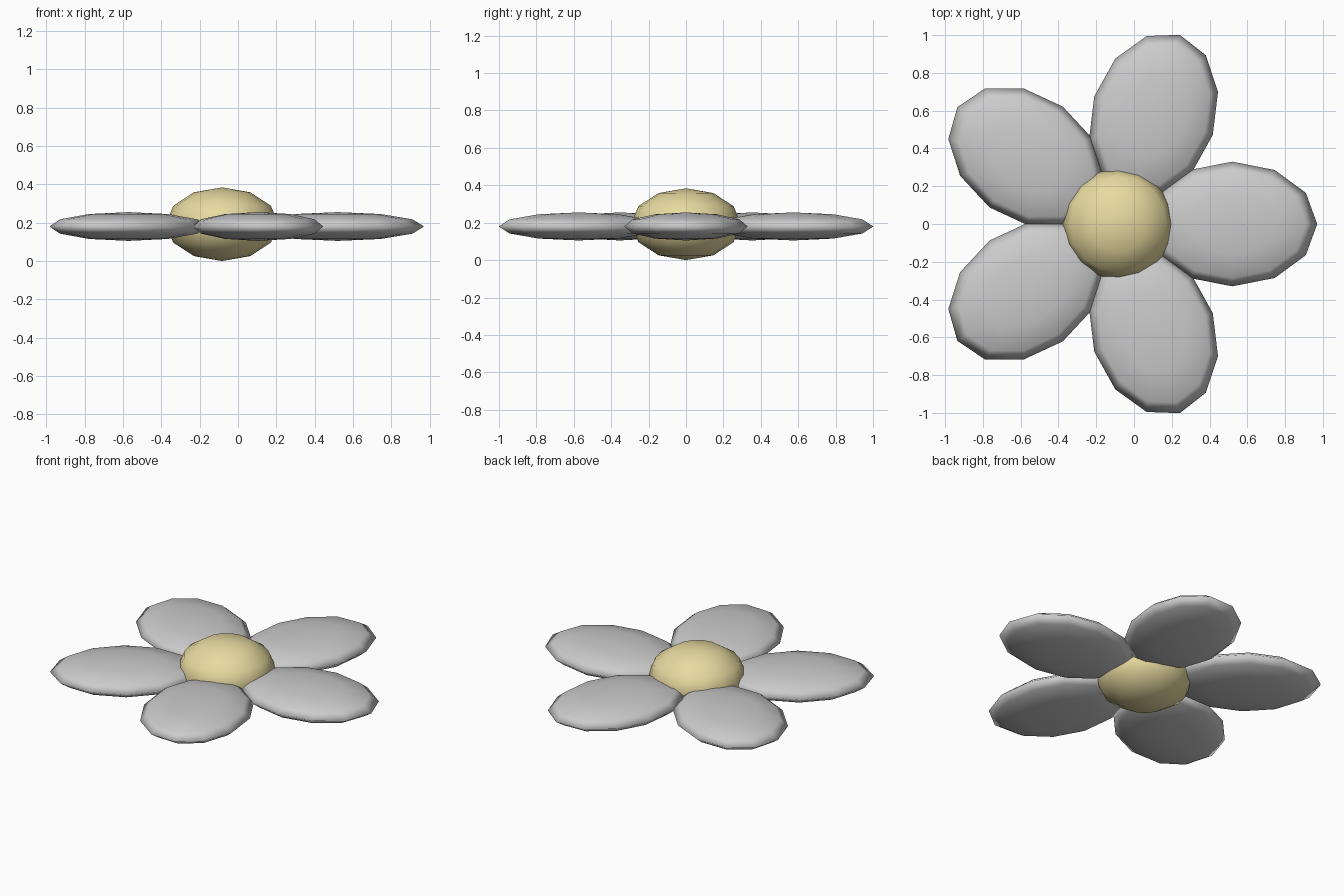
import bpy
from math import cos, sin, radians

if "Cube" in bpy.data.objects:
    bpy.data.objects.remove(bpy.data.objects["Cube"])

CX = -0.083          # flower axis, shifted so the bounds are centred
PETALS = 5


def ellipsoid(name, segments, rings, loc, scale, angle=0.0):
    bpy.ops.mesh.primitive_uv_sphere_add(
        segments=segments, ring_count=rings, radius=1,
        location=loc, rotation=(0, 0, angle))
    ob = bpy.context.object
    ob.name = name
    ob.scale = scale
    bpy.ops.object.transform_apply(location=False, rotation=False, scale=True)
    bpy.ops.object.shade_smooth()
    return ob


# yellow flower centre
centre = ellipsoid("flower_centre", 16, 6, (CX, 0, 0.192), (0.294, 0.294, 0.192))
mat = bpy.data.materials.new("pale_yellow")
mat.diffuse_color = (0.8, 0.7, 0.35, 1)
mat.use_nodes = True
mat.node_tree.nodes["Principled BSDF"].inputs["Base Color"].default_value = mat.diffuse_color
centre.data.materials.append(mat)

# ring of flattened petals, each pointing outwards
for i in range(PETALS):
    a = radians(360 / PETALS * i)
    d = 0.603
    ellipsoid(f"petal_{i + 1}", 12, 6,
              (CX + d * cos(a), d * sin(a), 0.18), (0.45, 0.33, 0.075), a)
